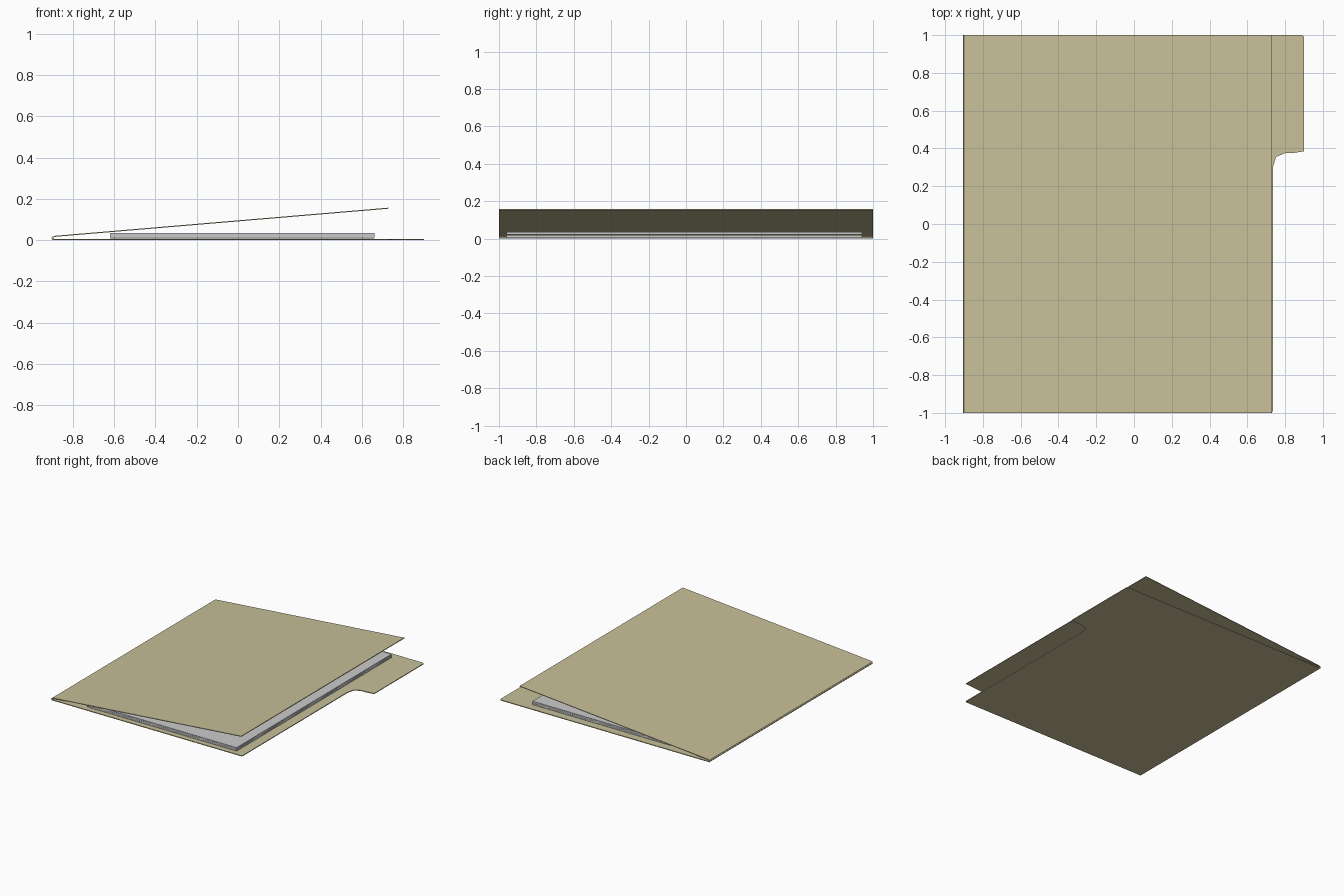
import bpy, bmesh
from mathutils import Vector

if "Cube" in bpy.data.objects:
    bpy.data.objects.remove(bpy.data.objects["Cube"])

manila = bpy.data.materials.new("manila_card")
manila.diffuse_color = (0.58, 0.53, 0.32, 1)
manila.use_nodes = True
manila.node_tree.nodes["Principled BSDF"].inputs["Base Color"].default_value = manila.diffuse_color


def prism(name, outline, sweep, mat=None):
    """Closed solid from a 3D outline swept along a vector."""
    bm = bmesh.new()
    face = bm.faces.new([bm.verts.new(p) for p in outline])
    ext = bmesh.ops.extrude_face_region(bm, geom=[face], use_keep_orig=True)
    moved = [g for g in ext["geom"] if isinstance(g, bmesh.types.BMVert)]
    bmesh.ops.translate(bm, verts=moved, vec=Vector(sweep))
    bmesh.ops.recalc_face_normals(bm, faces=bm.faces[:])
    mesh = bpy.data.meshes.new(name)
    bm.to_mesh(mesh)
    bm.free()
    obj = bpy.data.objects.new(name, mesh)
    bpy.context.collection.objects.link(obj)
    if mat:
        mesh.materials.append(mat)
    return obj


# Back cover with the index tab on the right edge
back = [(-0.9, -1), (0.73, -1), (0.735, -0.99), (0.735, 0.30), (0.752, 0.355),
        (0.80, 0.375), (0.85, 0.377), (0.9, 0.385), (0.9, 0.99), (0.89, 1), (-0.9, 1)]
prism("back_cover", [(x, y, 0) for x, y in back], (0, 0, 0.006), manila)

# Front cover, lifted open, with the folded spine
front = [(-0.9, 0.006), (-0.904, 0.010), (-0.9, 0.016), (-0.885, 0.021),
         (0.728, 0.157), (0.729, 0.152), (-0.885, 0.016), (-0.895, 0.012), (-0.893, 0.006)]
prism("front_cover_and_spine", [(x, -1, z) for x, z in front], (0, 2, 0), manila)

# Stack of paper sheets inside
paper = [(-0.62, -0.96), (0.66, -0.96), (0.66, 0.94), (-0.62, 0.94)]
sheet = prism("paper_stack", [(x, y, 0.007) for x, y in paper], (0, 0, 0.0042))
stack = sheet.modifiers.new("sheets", 'ARRAY')
stack.count = 6
stack.use_relative_offset = False
stack.use_constant_offset = True
stack.constant_offset_displace = (0, 0, 0.0046)
